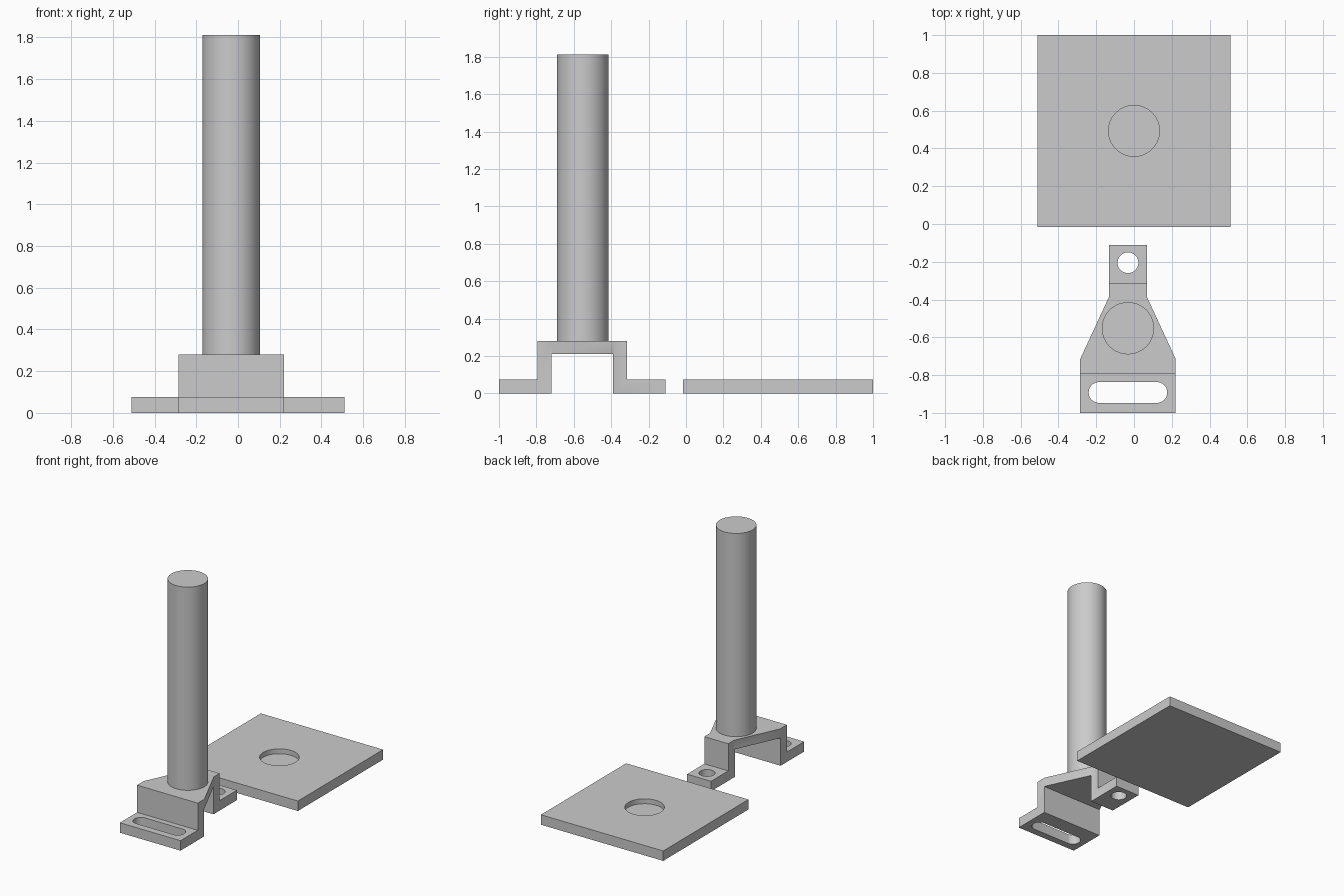
import bpy
import bmesh
from math import cos, sin, pi, radians
from mathutils import Vector

if "Cube" in bpy.data.objects:
    bpy.data.objects.remove(bpy.data.objects["Cube"], do_unlink=True)

grey = bpy.data.materials.new("plain grey")
grey.use_nodes = True
grey.diffuse_color = (0.6, 0.6, 0.6, 1)
grey.node_tree.nodes["Principled BSDF"].inputs["Base Color"].default_value = (0.6, 0.6, 0.6, 1)


def prism(name, points, direction):
    """Extrude a closed outline of 3D points along a direction."""
    bm = bmesh.new()
    face = bm.faces.new([bm.verts.new(p) for p in points])
    result = bmesh.ops.extrude_face_region(bm, geom=[face])
    moved = [g for g in result["geom"] if isinstance(g, bmesh.types.BMVert)]
    bmesh.ops.translate(bm, verts=moved, vec=Vector(direction))
    bmesh.ops.recalc_face_normals(bm, faces=bm.faces)
    mesh = bpy.data.meshes.new(name)
    bm.to_mesh(mesh)
    bm.free()
    mesh.materials.append(grey)
    obj = bpy.data.objects.new(name, mesh)
    bpy.context.collection.objects.link(obj)
    return obj


def upright(name, outline, z0, z1):
    return prism(name, [(x, y, z0) for x, y in outline], (0, 0, z1 - z0))


def capsule(cx, cy, radius, stretch=0, steps=64):
    """Circle outline, or a slot outline when stretched along x."""
    pts = []
    for i in range(steps):
        a = 2 * pi * (i + 0.5) / steps
        side = stretch if cos(a) > 0 else -stretch
        pts.append((cx + side + radius * cos(a), cy + radius * sin(a)))
    return pts


def combine(obj, tool, operation):
    mod = obj.modifiers.new(operation.lower(), "BOOLEAN")
    mod.operation = operation
    mod.solver = "EXACT"
    mod.object = tool
    bpy.context.view_layer.objects.active = obj
    bpy.ops.object.modifier_apply(modifier=mod.name)
    bpy.data.objects.remove(tool, do_unlink=True)


def smooth(obj):
    bpy.ops.object.select_all(action="DESELECT")
    obj.select_set(True)
    bpy.context.view_layer.objects.active = obj
    bpy.ops.object.shade_smooth_by_angle(angle=radians(30))


T = 0.075      # sheet thickness
CX = -0.032    # bracket centre line

# Base plate with a shallow round socket
plate = upright("base_plate", [(-0.51, -0.015), (0.51, -0.015), (0.51, 1), (-0.51, 1)], 0, T)
combine(plate, upright("socket_cutter", capsule(0, 0.493, 0.135), 0.038, 0.2), "DIFFERENCE")

# Bracket: stepped side profile trimmed to the tapered plan outline
side = [(-1, 0), (-0.72, 0), (-0.72, 0.21), (-0.39, 0.21), (-0.39, 0), (-0.11, 0),
        (-0.11, T), (-0.315, T), (-0.315, 0.28), (-0.795, 0.28), (-0.795, T), (-1, T)]
bracket = prism("bracket", [(-0.6, y, z) for y, z in side], (1.2, 0, 0))
half = [(0.253, -1.1), (0.253, -0.715), (0.1, -0.385), (0.1, 0)]
plan = [(CX + x, y) for x, y in half] + [(CX - x, y) for x, y in reversed(half)]
combine(bracket, upright("plan_cutter", plan, -0.2, 0.5), "INTERSECT")

# Adjustment slot in the front foot, round hole in the rear foot
combine(bracket, upright("slot_cutter", capsule(CX, -0.892, 0.055, 0.153), -0.1, 0.15), "DIFFERENCE")
combine(bracket, upright("hole_cutter", capsule(CX, -0.205, 0.055), -0.1, 0.15), "DIFFERENCE")

# Post standing on the bracket
post = upright("post", capsule(CX, -0.552, 0.138), 0.28, 1.812)

for part in (plate, bracket, post):
    smooth(part)
